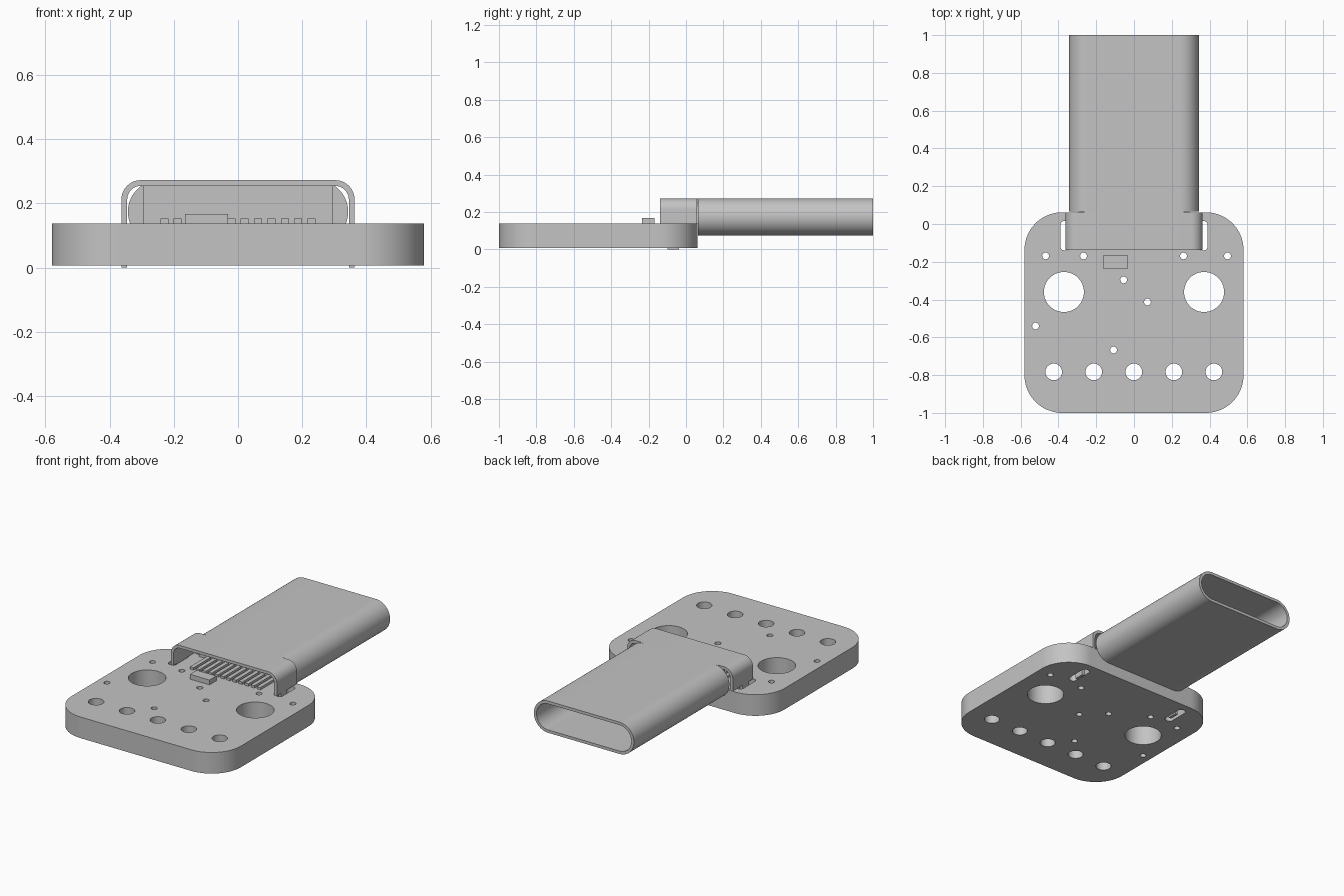
import bpy, math

if "Cube" in bpy.data.objects:
    bpy.data.objects.remove(bpy.data.objects["Cube"])

grey = bpy.data.materials.new("plain grey")
grey.diffuse_color = (0.55, 0.55, 0.55, 1)
grey.use_nodes = True
grey.node_tree.nodes["Principled BSDF"].inputs["Base Color"].default_value = grey.diffuse_color


def arc(cx, cy, r, a0, a1, n=12):
    """Points along an arc, angles in degrees."""
    return [(cx + r * math.cos(math.radians(a0 + (a1 - a0) * i / n)),
             cy + r * math.sin(math.radians(a0 + (a1 - a0) * i / n))) for i in range(n + 1)]


def circle(x, y, r, n=40):
    return arc(x, y, r, 0, 360, n)[:-1]


def rounded(x0, x1, y0, y1, r, n=12):
    return (arc(x1 - r, y1 - r, r, 0, 90, n) + arc(x0 + r, y1 - r, r, 90, 180, n) +
            arc(x0 + r, y0 + r, r, 180, 270, n) + arc(x1 - r, y0 + r, r, 270, 360, n))


def prism(name, loops, lo, hi, along_y=False):
    """Filled outline (extra loops are holes) extruded along z, or an xz outline along y."""
    cu = bpy.data.curves.new(name, 'CURVE')
    cu.dimensions = '2D'
    cu.fill_mode = 'BOTH'
    cu.extrude = (hi - lo) / 2
    for pts in loops:
        sp = cu.splines.new('POLY')
        sp.points.add(len(pts) - 1)
        for p, (x, y) in zip(sp.points, pts):
            p.co = (x, y, 0, 1)
        sp.use_cyclic_u = True
    ob = bpy.data.objects.new(name, cu)
    bpy.context.collection.objects.link(ob)
    mid = (lo + hi) / 2
    if along_y:
        ob.rotation_euler.x = math.pi / 2
        ob.location.y = mid
    else:
        ob.location.z = mid
    bpy.ops.object.select_all(action='DESELECT')
    ob.select_set(True)
    bpy.context.view_layer.objects.active = ob
    bpy.ops.object.convert(target='MESH')
    ob = bpy.context.view_layer.objects.active
    ob.data.materials.clear()
    ob.data.materials.append(grey)
    bpy.ops.object.shade_smooth_by_angle(angle=math.radians(30))
    return ob


def box(name, x0, x1, y0, y1, z0, z1):
    return prism(name, [[(x0, y0), (x1, y0), (x1, y1), (x0, y1)]], z0, z1)


BOARD_TOP, TOP = 0.137, 0.272

# Circuit board: mounting holes, solder holes, small vias and two tab slots
loops = [rounded(-0.58, 0.58, -1.0, 0.062, 0.2, 20)]
loops += [circle(s * 0.371, -0.36, 0.106, 64) for s in (-1, 1)]
loops += [circle(0.212 * i - 0.001, -0.783, 0.044) for i in range(-2, 3)]
vias = [(-0.468, -0.169), (-0.267, -0.169), (0.262, -0.169), (0.495, -0.169),
        (-0.055, -0.296), (0.071, -0.413), (-0.521, -0.54), (-0.108, -0.667)]
loops += [circle(x, y, 0.018, 20) for x, y in vias]
for s in (-1, 1):
    loops.append(rounded(s * 0.365 - 0.025, s * 0.365 + 0.025, -0.14, 0.016, 0.022, 6))
prism("circuit_board", loops, 0.006, BOARD_TOP)

# Plug sleeve: hollow rounded tube, with an inner wall closing its rear
R, T = 0.0985, 0.018
prism("plug_sleeve", [rounded(-0.343, 0.343, TOP - 2 * R, TOP, R, 24),
                      rounded(-0.343 + T, 0.343 - T, TOP - 2 * R + T, TOP - T, R - T, 24)],
      0.065, 1.0, True)
prism("sleeve_rear_wall", [rounded(-0.326, 0.326, TOP - 2 * R + 0.017, TOP - 0.017, R - 0.017, 24)],
      0.067, 0.10, True)

# Rear shell: arched cover over the contacts
outer = [(0.363, BOARD_TOP)] + arc(0.303, TOP - 0.06, 0.06, 0, 90) \
    + arc(-0.303, TOP - 0.06, 0.06, 90, 180) + [(-0.363, BOARD_TOP)]
inner = [(-0.345, BOARD_TOP)] + arc(-0.303, TOP - 0.06, 0.042, 180, 90) \
    + arc(0.303, TOP - 0.06, 0.042, 90, 0) + [(0.345, BOARD_TOP)]
prism("rear_shell", [outer + inner], -0.138, 0.06, True)
box("shell_bridge", -0.265, 0.265, 0.06, 0.066, TOP - T, TOP)

# Shell tabs passing through the board slots
for s, side in ((-1, "left"), (1, "right")):
    xs = sorted((s * 0.345, s * 0.363))
    box("shell_tab_" + side, xs[0], xs[1], -0.098, -0.037, 0, BOARD_TOP)

# Insulator block and contact pins
box("insulator_block", -0.295, 0.295, 0.04, 0.08, BOARD_TOP, TOP - T)
for i in range(12):
    x = -0.2295 + 0.0417 * i
    box(f"contact_pin_{i + 1}", x - 0.0125, x + 0.0125, -0.125, 0.04, BOARD_TOP, 0.152)

# Small resistor on the board
box("chip_resistor", -0.165, -0.031, -0.235, -0.168, BOARD_TOP, 0.167)
